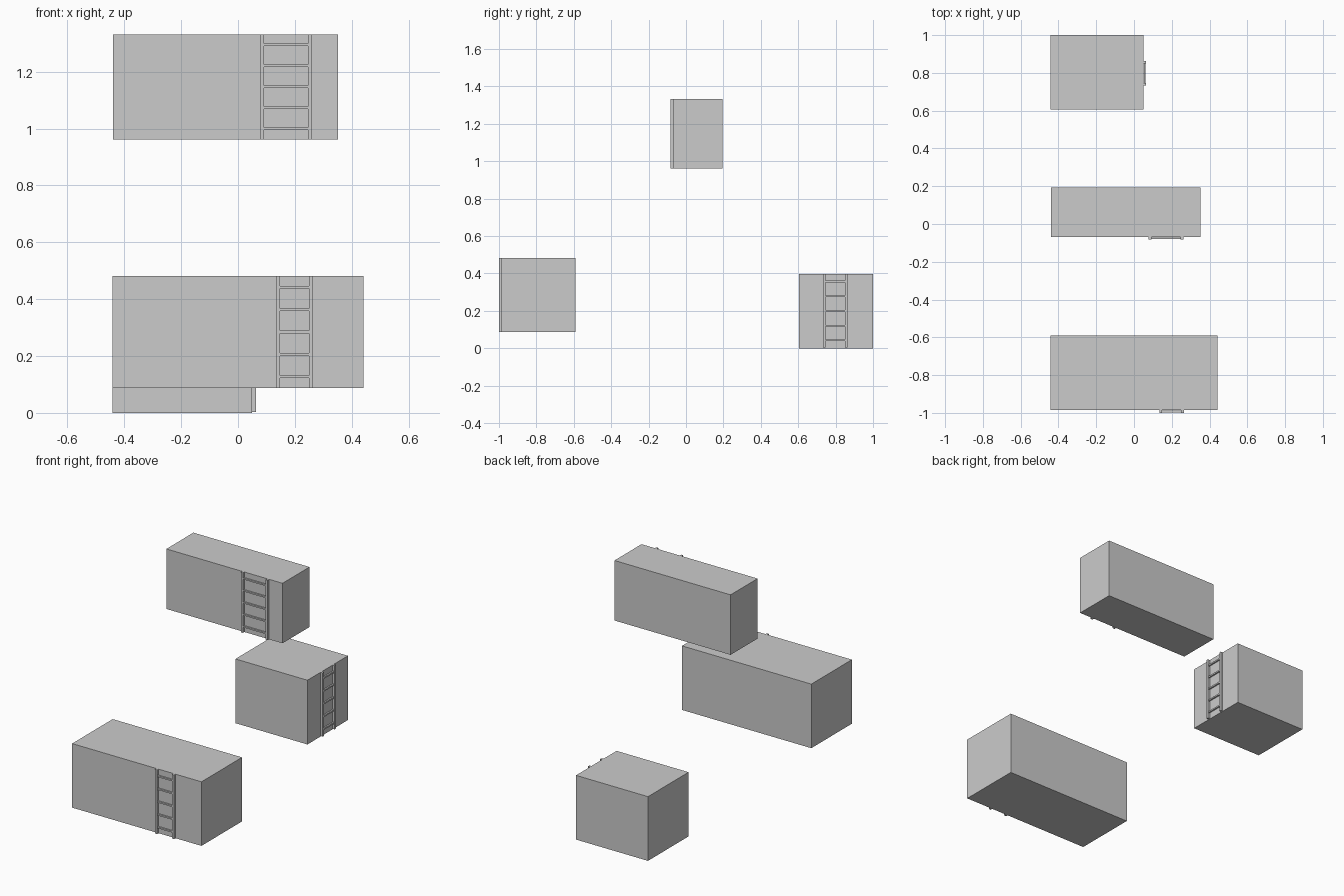
import bpy
from mathutils import Vector

if "Cube" in bpy.data.objects:
    bpy.data.objects.remove(bpy.data.objects["Cube"])


def box(name, lo, hi):
    """Axis-aligned box between two corners."""
    lo, hi = Vector(lo), Vector(hi)
    bpy.ops.mesh.primitive_cube_add(size=1, location=(lo + hi) / 2)
    ob = bpy.context.object
    ob.name = name
    ob.scale = hi - lo
    bpy.ops.object.transform_apply(location=False, rotation=False, scale=True)
    return ob


RAIL = 0.014   # rail width and depth
RUNG = 0.009   # rung thickness


def ladder(name, axis, u0, u1, face, out, z0, z1):
    """Ladder spanning u0..u1 along axis (0=x, 1=y), standing off a wall at face."""
    def piece(part, a, b, d0, d1, za, zb):
        d0, d1 = sorted((face + out * d0, face + out * d1))
        lo, hi = ((a, d0, za), (b, d1, zb)) if axis == 0 else ((d0, a, za), (d1, b, zb))
        box(f"{name}_{part}", lo, hi)

    piece("left_rail", u0, u0 + RAIL, 0, RAIL, z0, z1)
    piece("right_rail", u1 - RAIL, u1, 0, RAIL, z0, z1)
    for i in range(5):
        z = z0 + (z1 - z0) * (i + 0.5) / 5
        piece(f"rung_{i + 1}", u0 + RAIL, u1 - RAIL, 0.0025, 0.0025 + RUNG,
              z - RUNG / 2, z + RUNG / 2)


# High block with front ladder
box("upper_block", (-0.44, -0.069, 0.962), (0.352, 0.194, 1.332))
ladder("upper_ladder", 0, 0.078, 0.261, -0.069, -1, 0.962, 1.332)

# Front block with front ladder
box("front_block", (-0.441, -0.986, 0.087), (0.441, -0.591, 0.482))
ladder("front_ladder", 0, 0.134, 0.264, -0.986, -1, 0.087, 0.482)

# Rear block with side ladder
box("rear_block", (-0.441, 0.605, 0.0), (0.05, 1.0, 0.396))
ladder("rear_ladder", 1, 0.733, 0.863, 0.05, 1, 0.003, 0.396)
